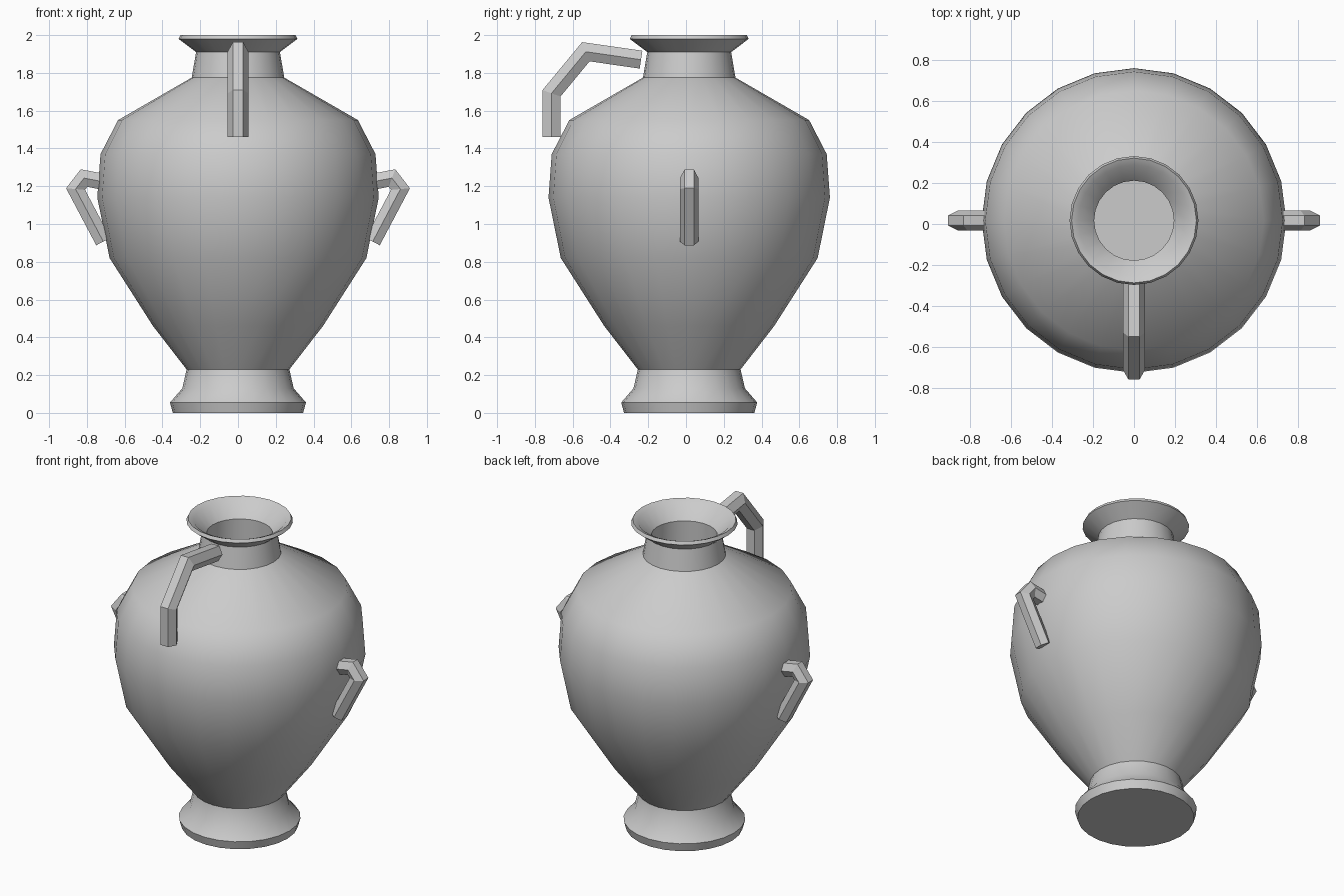
import bpy, bmesh, math
from mathutils import Vector

if "Cube" in bpy.data.objects:
    bpy.data.objects.remove(bpy.data.objects["Cube"])

CY = 0.017      # body axis sits slightly behind the centre
SIDES = 24


def finish(bm, name, smooth_angle=None):
    bmesh.ops.recalc_face_normals(bm, faces=bm.faces)
    me = bpy.data.meshes.new(name)
    bm.to_mesh(me)
    bm.free()
    ob = bpy.data.objects.new(name, me)
    bpy.context.collection.objects.link(ob)
    if smooth_angle:
        bpy.ops.object.select_all(action='DESELECT')
        ob.select_set(True)
        bpy.context.view_layer.objects.active = ob
        bpy.ops.object.shade_smooth_by_angle(angle=math.radians(smooth_angle))
    return ob


def skin(bm, rings):
    """Bridge successive closed rings of points and cap both ends."""
    vs = [[bm.verts.new(p) for p in ring] for ring in rings]
    n = len(vs[0])
    for a, b in zip(vs, vs[1:]):
        for i in range(n):
            j = (i + 1) % n
            bm.faces.new((a[i], a[j], b[j], b[i]))
    bm.faces.new(vs[0][::-1])
    bm.faces.new(vs[-1])


def lathe(name, profile):
    step = 2 * math.pi / SIDES
    bm = bmesh.new()
    skin(bm, [[(r * math.cos(i * step), CY + r * math.sin(i * step), z)
               for i in range(SIDES)] for r, z in profile])
    return finish(bm, name, 40)


def bar(name, path, side, radius):
    """Sweep a hexagon along a planar path with mitred corners."""
    pts = [Vector(p) for p in path]
    side = Vector(side)
    rings = []
    for i, p in enumerate(pts):
        d0 = (p - pts[i - 1]).normalized() if i else None
        d1 = (pts[i + 1] - p).normalized() if i < len(pts) - 1 else None
        d0, d1 = d0 or d1, d1 or d0
        t = (d0 + d1).normalized()
        up = side.cross(t) / t.dot(d0)
        rings.append([p + radius * (side * math.cos(k * math.pi / 3)
                                    + up * math.sin(k * math.pi / 3))
                      for k in range(6)])
    bm = bmesh.new()
    skin(bm, rings)
    return finish(bm, name)


# Vase: foot, belly, shoulder, neck, lip and inside of the mouth
lathe("vase_body", [
    (0.345, 0), (0.36, 0.055), (0.295, 0.13), (0.272, 0.23),
    (0.45, 0.46), (0.68, 0.82), (0.745, 1.14), (0.728, 1.37),
    (0.635, 1.55), (0.245, 1.775), (0.222, 1.91), (0.315, 1.98),
    (0.305, 2.0), (0.272, 1.985), (0.195, 1.90), (0.2, 1.72)])

# Small loop handles on both sides
for s, label in ((1, "right"), (-1, "left")):
    bar(label + "_handle",
        [(s * x, CY, z) for x, z in ((0.72, 1.225), (0.815, 1.243),
                                     (0.86, 1.185), (0.713, 0.907))],
        (0, 1, 0), 0.049)

# Large pouring handle from neck to shoulder
bar("front_handle",
    [(0, y, z) for y, z in ((-0.238, 1.87), (-0.53, 1.912),
                            (-0.712, 1.692), (-0.712, 1.46))],
    (1, 0, 0), 0.055)
